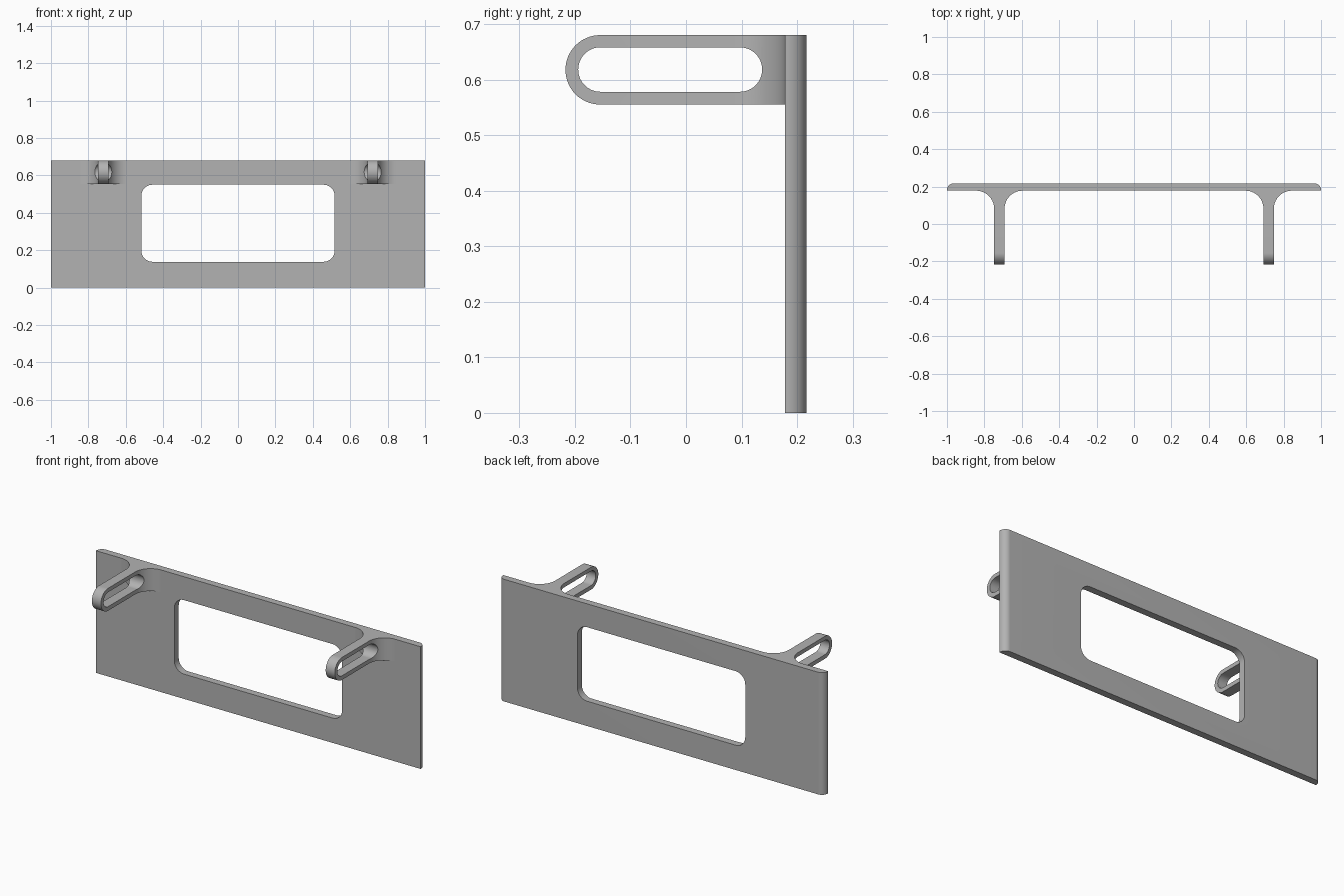
import bpy, bmesh
from math import pi, sin, cos
from mathutils import Vector

cube = bpy.data.objects.get("Cube")
if cube:
    bpy.data.objects.remove(cube, do_unlink=True)

grey = bpy.data.materials.new("satin grey")
grey.use_nodes = True
grey.diffuse_color = (0.45, 0.45, 0.45, 1)
grey.node_tree.nodes["Principled BSDF"].inputs["Base Color"].default_value = grey.diffuse_color

FRONT, BACK, TOP = 0.178, 0.217, 0.68   # panel faces and top edge
ARM_X, ARM_HALF, ARM_LOW = 0.72, 0.028, 0.555
FLARE = 0.096


def arc(cx, cy, r, start, end, steps=16):
    angles = [start + (end - start) * i / steps for i in range(steps + 1)]
    return [(cx + r * cos(a), cy + r * sin(a)) for a in angles]


def rounded_rect(u0, u1, v0, v1, r):
    centres = [(u1 - r, v1 - r), (u0 + r, v1 - r), (u0 + r, v0 + r), (u1 - r, v0 + r)]
    return [p for i, (u, v) in enumerate(centres)
            for p in arc(u, v, r, i * pi / 2, (i + 1) * pi / 2)]


def extrude(name, profile, axis, low, high):
    """Prism of a 2D profile along an axis; the profile uses the other two axes in order."""
    def place(p, d):
        co = list(p)
        co.insert(axis, d)
        return Vector(co)
    bm = bmesh.new()
    face = bm.faces.new([bm.verts.new(place(p, low)) for p in profile])
    new = bmesh.ops.extrude_face_region(bm, geom=[face])["geom"]
    offset = place((0, 0), high - low)
    bmesh.ops.translate(bm, vec=offset, verts=[v for v in new if isinstance(v, bmesh.types.BMVert)])
    bmesh.ops.remove_doubles(bm, verts=bm.verts, dist=1e-5)
    bmesh.ops.recalc_face_normals(bm, faces=bm.faces)
    mesh = bpy.data.meshes.new(name)
    bm.to_mesh(mesh)
    bm.free()
    mesh.materials.append(grey)
    obj = bpy.data.objects.new(name, mesh)
    bpy.context.collection.objects.link(obj)
    return obj


def boolean(obj, cutter, operation):
    cutter.hide_render = True
    mod = obj.modifiers.new(operation.lower(), "BOOLEAN")
    mod.operation, mod.object, mod.solver = operation, cutter, "EXACT"
    bpy.ops.object.select_all(action="DESELECT")
    bpy.context.view_layer.objects.active = obj
    obj.select_set(True)
    bpy.ops.object.modifier_apply(modifier=mod.name)
    bpy.data.objects.remove(cutter, do_unlink=True)


def smooth(obj):
    bpy.ops.object.select_all(action="DESELECT")
    bpy.context.view_layer.objects.active = obj
    obj.select_set(True)
    bpy.ops.object.shade_smooth_by_angle(angle=pi / 6)


# Panel with rounded rear side edges and a window
R = 0.035
outline = ([(-1, FRONT), (1, FRONT)] + arc(1 - R, BACK - R, R, 0, pi / 2)
           + arc(R - 1, BACK - R, R, pi / 2, pi))
panel = extrude("panel", outline, 2, 0, TOP)
window = extrude("window_cutter", rounded_rect(-0.517, 0.517, 0.138, 0.55, 0.06), 1, 0, 0.4)
boolean(panel, window, "DIFFERENCE")
smooth(panel)

# Slotted arms flaring into the panel
for side, sign in (("left", 1), ("right", -1)):
    x = sign * ARM_X
    reach = ARM_HALF + FLARE
    outline = ([(x - ARM_HALF, -BACK), (x + ARM_HALF, -BACK)]
               + arc(x + reach, FRONT - FLARE, FLARE, pi, pi / 2, 24)
               + arc(x - reach, FRONT - FLARE, FLARE, pi / 2, 0, 24))
    arm = extrude(side + "_arm", outline, 2, ARM_LOW, TOP)
    # Round nose: the side outline stays clear of the panel end
    r = (TOP - ARM_LOW) / 2
    nose = arc(r - BACK, ARM_LOW + r, r, pi / 2, 3 * pi / 2, 32) + [(0.3, ARM_LOW), (0.3, TOP)]
    boolean(arm, extrude("nose_cutter", nose, 0, x - 0.3, x + 0.3), "INTERSECT")
    slot = rounded_rect(-0.194, 0.137, 0.578, 0.658, 0.04)
    boolean(arm, extrude("slot_cutter", slot, 0, x - 0.3, x + 0.3), "DIFFERENCE")
    smooth(arm)
